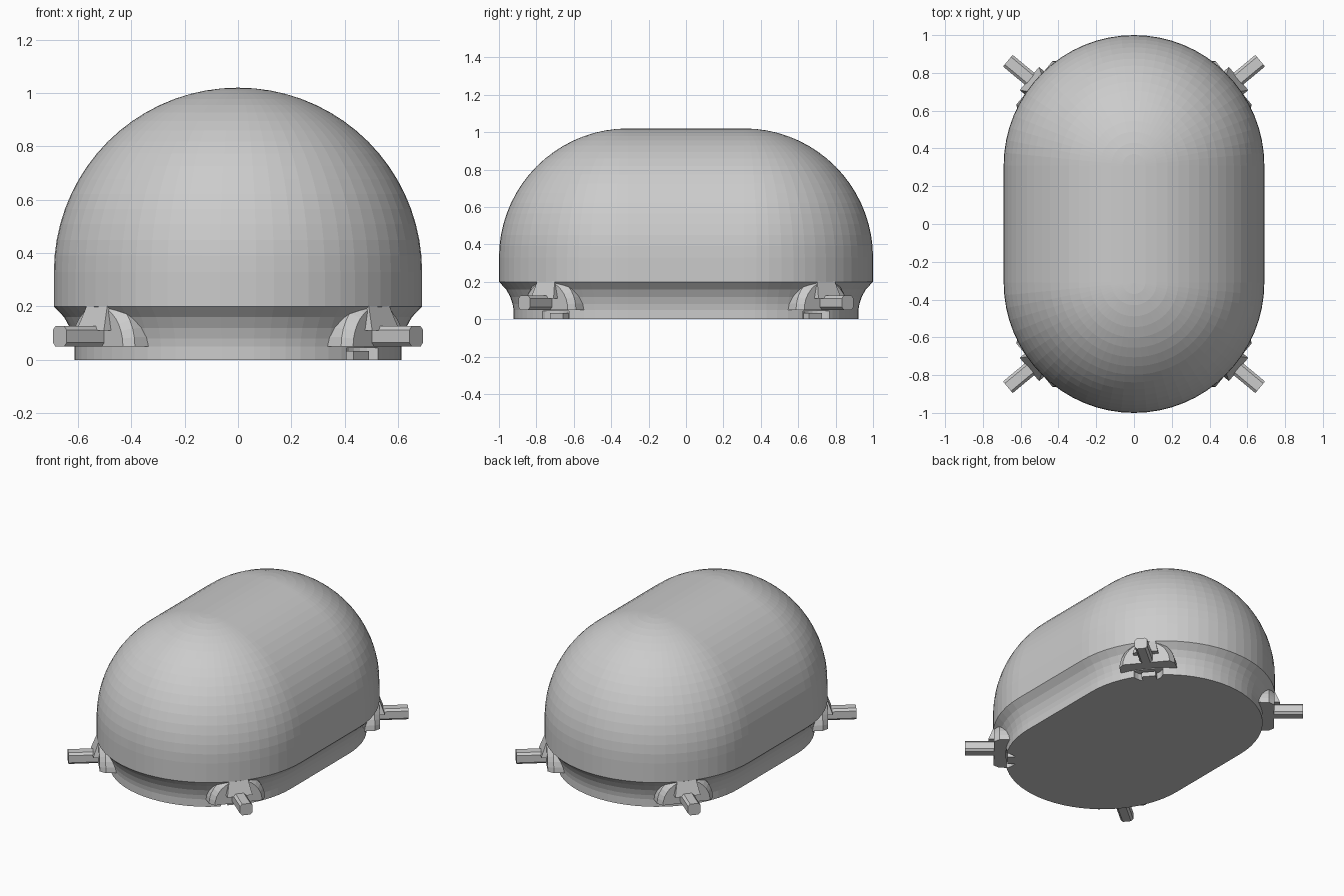
import bpy, bmesh
from math import sin, cos, pi, atan2, radians
from mathutils import Matrix

if "Cube" in bpy.data.objects:
    bpy.data.objects.remove(bpy.data.objects["Cube"])

R, C = 0.69, 0.31          # end-cap radius and cap centre offset along y
ANGLE = radians(39.7)      # peg direction measured from x at each cap centre


def finish(name, bm):
    bmesh.ops.recalc_face_normals(bm, faces=bm.faces)
    me = bpy.data.meshes.new(name)
    bm.to_mesh(me)
    bm.free()
    ob = bpy.data.objects.new(name, me)
    bpy.context.collection.objects.link(ob)
    return ob


def hull(name, points, matrix):
    bm = bmesh.new()
    for p in points:
        bm.verts.new(p)
    res = bmesh.ops.convex_hull(bm, input=bm.verts)
    junk = [g for g in res["geom_interior"] if isinstance(g, bmesh.types.BMVert)]
    bmesh.ops.delete(bm, geom=junk, context='VERTS')
    bmesh.ops.dissolve_limit(bm, angle_limit=0.01, verts=bm.verts, edges=bm.edges)
    bm.transform(matrix)
    return finish(name, bm)


def stadium_body():
    # Radius/height profile: coved foot, short wall, quarter-round dome
    profile = [(0.612, 0), (0.612, 0.05), (0.617, 0.08), (0.63, 0.12),
               (0.652, 0.16), (R, 0.2)]
    profile += [(R * cos(i * pi / 36), 0.33 + R * sin(i * pi / 36)) for i in range(19)]
    n = 32
    angles = [(i * pi / n, C) for i in range(n + 1)]
    angles += [(pi + i * pi / n, -C) for i in range(n + 1)]
    bm = bmesh.new()
    rows = [[bm.verts.new((r * cos(a), r * sin(a) + c, z)) for a, c in angles]
            for r, z in profile]
    for lo, hi in zip(rows, rows[1:]):
        for i in range(len(lo)):
            j = (i + 1) % len(lo)
            bm.faces.new((lo[i], lo[j], hi[j], hi[i]))
    bm.faces.new(rows[0][::-1])
    bmesh.ops.remove_doubles(bm, verts=bm.verts, dist=0.0001)
    return finish("domed_body", bm)


body = stadium_body()

# Local point sets for one corner: x is outward, y is sideways
bar = [(x, y, 0.088 + z) for x in (0.5, 0.868)
       for y, z in ((-.04, -.024), (-.04, .024), (-.026, .038), (.026, .038),
                    (.04, .024), (.04, -.024), (.026, -.038), (-.026, -.038))]
boss = [(x, r * cos(i * pi / 16), 0.05 + r * sin(i * pi / 16))
        for x, r in ((0.56, 0.18), (0.65, 0.178), (0.685, 0.15))
        for i in range(17)]
fin = [(x, y * w, z) for y in (-1, 1)
       for x, w, z in ((0.55, .08, .11), (0.72, .08, .11),
                       (0.55, .05, .25), (0.67, .05, .25))]
tab = [(x, y, z) for x in (0.5, 0.6) for y in (-.045, .045) for z in (0, .033)]
notch = [(0.64 + 0.1 * cos(i * pi / 12), 0.1 * sin(i * pi / 12), z)
         for i in range(24) for z in (-0.1, 0.045)]

for sx in (-1, 1):
    for sy in (-1, 1):
        a = atan2(sy * sin(ANGLE), sx * cos(ANGLE))
        m = Matrix.Translation((0, sy * C, 0)) @ Matrix.Rotation(a, 4, 'Z')
        side = ("front" if sy < 0 else "back") + ("_left" if sx < 0 else "_right")

        # Notch in the foot below each socket
        cutter = hull("notch_cutter", notch, m)
        mod = body.modifiers.new("notch", 'BOOLEAN')
        mod.operation, mod.object, mod.solver = 'DIFFERENCE', cutter, 'EXACT'
        bpy.context.view_layer.objects.active = body
        bpy.ops.object.modifier_apply(modifier=mod.name)
        bpy.data.objects.remove(cutter)

        # Peg, half-round socket, gusset above it and tab below it
        for part, pts in (("peg", bar), ("socket", boss), ("gusset", fin), ("foot_tab", tab)):
            hull(f"{part}_{side}", pts, m)
